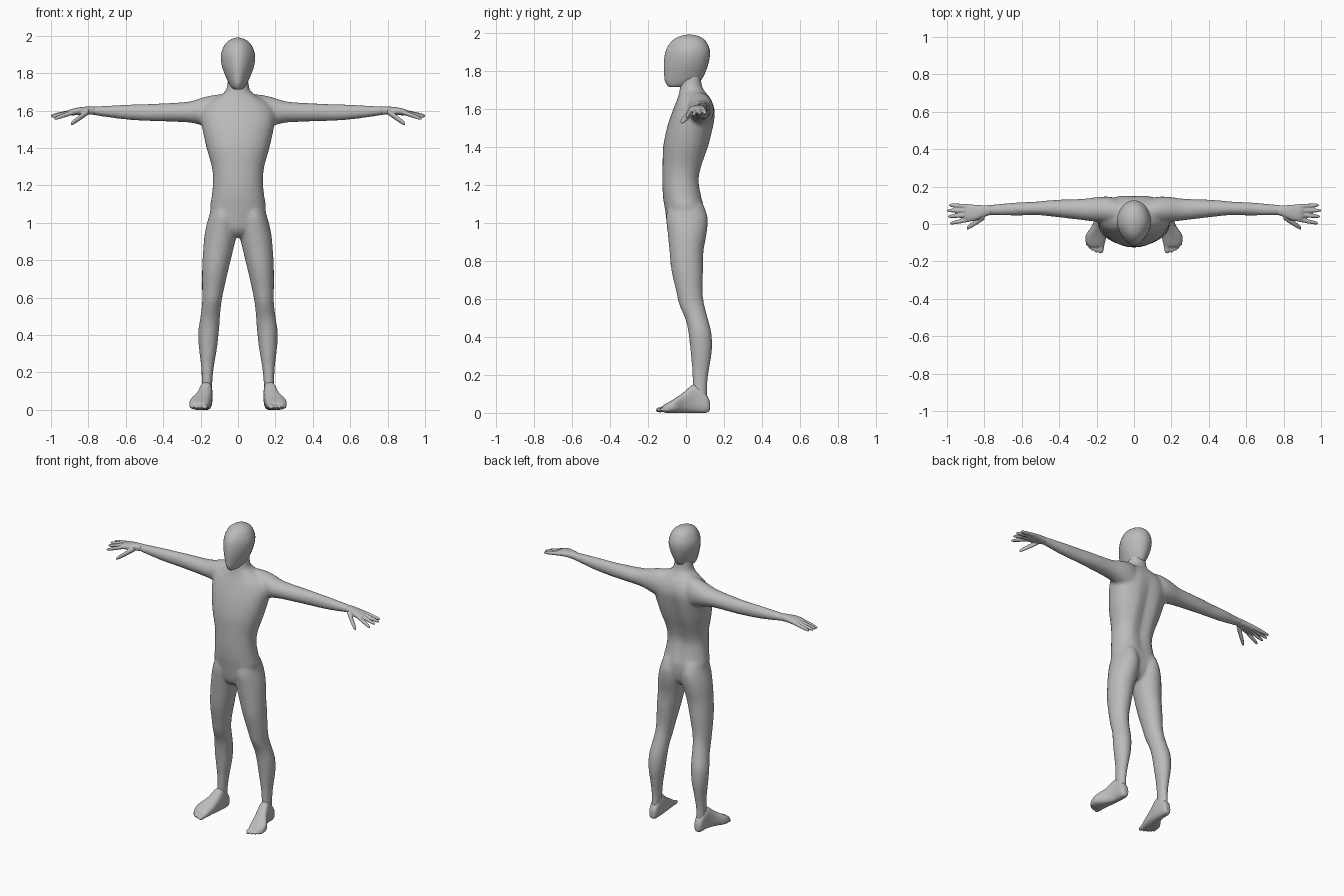
import bpy, bmesh, math

skin = bpy.data.materials.new("plain_grey")
skin.diffuse_color = (0.5, 0.5, 0.5, 1)


def refine(rows, n):
    """Catmull-Rom interpolation between section rows."""
    out = []
    for i in range(len(rows) - 1):
        p0, p1, p2 = rows[max(i - 1, 0)], rows[i], rows[i + 1]
        p3 = rows[min(i + 2, len(rows) - 1)]
        for k in range(n):
            t = k / n
            out.append([0.5 * (2 * b + (c - a) * t + (2 * a - 5 * b + 4 * c - d) * t * t
                               + (3 * b - a - 3 * c + d) * t ** 3)
                        for a, b, c, d in zip(p0, p1, p2, p3)])
    return out + [list(rows[-1])]


def loft(bm, rows, axis, n=3, sides=24, power=1.0, shape=None, side=1):
    """Rows hold (position on axis, min a, max a, min b, max b)."""
    rings = []
    for t, a0, a1, b0, b1 in refine(rows, n):
        ring = []
        for i in range(sides):
            ang = math.tau * i / sides
            c, s = math.cos(ang), math.sin(ang)
            c = math.copysign(abs(c) ** power, c)
            s = math.copysign(abs(s) ** power, s)
            a = (a0 + a1) / 2 + (a1 - a0) / 2 * c
            b = (b0 + b1) / 2 + (b1 - b0) / 2 * s
            x, y, z = {"x": (t, a, b), "y": (a, t, b), "z": (a, b, t)}[axis]
            if shape:
                x, y, z = shape(x, y, z)
            ring.append(bm.verts.new((x * side, y, z)))
        rings.append(ring)
    for r, q in zip(rings, rings[1:]):
        for i in range(sides):
            j = (i + 1) % sides
            bm.faces.new((r[i], r[j], q[j], q[i]))
    bm.faces.new(rings[0])
    bm.faces.new(rings[-1])


def finish(bm, name, voxel=0, mirror=False, smooth=3, keep=0.4):
    bmesh.ops.recalc_face_normals(bm, faces=bm.faces)
    for f in bm.faces:
        f.smooth = True
    mesh = bpy.data.meshes.new(name)
    bm.to_mesh(mesh)
    bm.free()
    mesh.materials.append(skin)
    ob = bpy.data.objects.new(name, mesh)
    bpy.context.collection.objects.link(ob)
    if voxel:
        # fuse the overlapping lofts into one skin
        m = ob.modifiers.new("fuse", "REMESH")
        m.mode, m.voxel_size, m.use_smooth_shade = "VOXEL", voxel, True
        m = ob.modifiers.new("relax", "SMOOTH")
        m.factor, m.iterations = 0.5, smooth
        m = ob.modifiers.new("lighten", "DECIMATE")
        m.ratio = keep
    if mirror:
        m = ob.modifiers.new("mirror", "MIRROR")
        m.use_mirror_merge = False
    return ob


def spine(x, y, z):
    """Groove down the middle of the back."""
    if y > 0 and 1.0 < z < 1.66:
        y -= 0.022 * max(0, 1 - abs(x) / 0.07) * math.sin((z - 1.0) / 0.66 * math.pi)
    return x, y, z


def face(x, y, z):
    """Narrow the head toward the front."""
    return x * (1 - 0.25 * max(0, -y / 0.12)), y, z


# body: torso, neck, arms and legs fused
torso = [(0.925, 0.02, -0.06, 0.05), (0.97, 0.10, -0.095, 0.085),
         (1.07, 0.148, -0.11, 0.10), (1.13, 0.142, -0.12, 0.09),
         (1.22, 0.133, -0.125, 0.077), (1.30, 0.14, -0.123, 0.092),
         (1.40, 0.168, -0.12, 0.125), (1.50, 0.19, -0.10, 0.148),
         (1.57, 0.198, -0.077, 0.157), (1.62, 0.18, -0.058, 0.147),
         (1.66, 0.13, -0.042, 0.125), (1.70, 0.07, -0.033, 0.092),
         (1.74, 0.057, -0.03, 0.08), (1.80, 0.05, -0.02, 0.08)]
arm = [(0.06, 0.0, 0.12, 1.50, 1.69), (0.12, 0.0, 0.145, 1.50, 1.685),
       (0.19, 0.01, 0.145, 1.52, 1.67), (0.27, 0.02, 0.135, 1.537, 1.647),
       (0.44, 0.04, 0.128, 1.543, 1.637), (0.52, 0.047, 0.12, 1.546, 1.634),
       (0.63, 0.045, 0.115, 1.555, 1.63), (0.80, 0.048, 0.10, 1.58, 1.62)]
leg = [(1.10, 0.02, 0.135, -0.09, 0.09), (1.03, 0.005, 0.157, -0.105, 0.114),
       (0.95, 0.005, 0.177, -0.097, 0.11), (0.85, 0.027, 0.187, -0.087, 0.092),
       (0.75, 0.051, 0.192, -0.077, 0.09), (0.64, 0.076, 0.192, -0.052, 0.087),
       (0.57, 0.089, 0.192, -0.036, 0.096), (0.49, 0.097, 0.202, -0.002, 0.117),
       (0.42, 0.102, 0.212, 0.013, 0.134), (0.33, 0.112, 0.209, 0.023, 0.137),
       (0.23, 0.129, 0.197, 0.032, 0.122), (0.15, 0.137, 0.194, 0.034, 0.112),
       (0.05, 0.142, 0.196, 0.035, 0.112)]
bm = bmesh.new()
loft(bm, [(z, -x, x, y0, y1) for z, x, y0, y1 in torso], "z", sides=48, power=0.92, shape=spine)
for s in (-1, 1):
    loft(bm, arm, "x", side=s)
    loft(bm, leg, "z", side=s)
finish(bm, "body", voxel=0.01, smooth=5, keep=0.3)

# head
head = [(1.713, 0.018, -0.085, -0.02), (1.722, 0.034, -0.098, 0.03),
        (1.745, 0.05, -0.111, 0.075), (1.78, 0.066, -0.115, 0.097),
        (1.83, 0.084, -0.117, 0.116), (1.88, 0.092, -0.112, 0.126),
        (1.92, 0.086, -0.10, 0.122), (1.96, 0.065, -0.07, 0.10),
        (1.982, 0.035, -0.03, 0.065), (1.99, 0.006, 0.01, 0.025)]
bm = bmesh.new()
loft(bm, [(z, -x, x, y0, y1) for z, x, y0, y1 in head], "z", sides=32, shape=face)
finish(bm, "head")


def digit(bm, base, tip, r, axis):
    """Tapered rounded finger or toe running along an axis."""
    k = "xyz".index(axis)
    others = [i for i in range(3) if i != k]
    rows = []
    for t, f in ((0, 1), (0.5, 0.95), (0.85, 0.75), (0.96, 0.5), (1, 0.15)):
        p = [b + (e - b) * t for b, e in zip(base, tip)]
        a, b = (p[i] for i in others)
        rows.append((p[k], a - r * f, a + r * f, b - r * f, b + r * f))
    loft(bm, rows, axis, n=2, sides=12)


# hands: palm, four fingers and thumb
bm = bmesh.new()
loft(bm, [(0.765, 0.05, 0.10, 1.578, 1.621), (0.81, 0.035, 0.10, 1.578, 1.621),
          (0.85, 0.018, 0.103, 1.577, 1.617), (0.885, 0.016, 0.104, 1.574, 1.61),
          (0.905, 0.025, 0.098, 1.578, 1.602)], "x", power=0.85)
for y0, y1, x1, z1 in ((0.027, 0.003, 0.985, 1.555), (0.05, 0.04, 0.997, 1.567),
                       (0.072, 0.072, 1.002, 1.572), (0.093, 0.101, 0.99, 1.575)):
    digit(bm, (0.87, y0, 1.595), (x1, y1, z1), 0.0125, "x")
digit(bm, (0.80, 0.04, 1.595), (0.895, -0.024, 1.527), 0.017, "x")
finish(bm, "hands", voxel=0.004, mirror=True, smooth=2, keep=0.3)

# feet: heel to ball, then five toes
bm = bmesh.new()
loft(bm, [(0.125, 0.15, 0.185, 0.01, 0.06), (0.105, 0.14, 0.197, 0, 0.10),
          (0.045, 0.136, 0.204, 0, 0.15), (-0.01, 0.14, 0.225, 0, 0.11),
          (-0.06, 0.147, 0.258, 0, 0.075), (-0.10, 0.155, 0.258, 0, 0.052),
          (-0.122, 0.165, 0.24, 0.005, 0.038)], "y", power=0.75)
for x0, x1, y1, r in ((0.172, 0.178, -0.158, 0.017), (0.197, 0.203, -0.154, 0.012),
                      (0.214, 0.222, -0.144, 0.012), (0.23, 0.238, -0.131, 0.011),
                      (0.243, 0.251, -0.115, 0.011)):
    digit(bm, (x0, -0.08, 0.024), (x1, y1, 0.014), r, "y")
finish(bm, "feet", voxel=0.005, mirror=True, smooth=2, keep=0.3)
